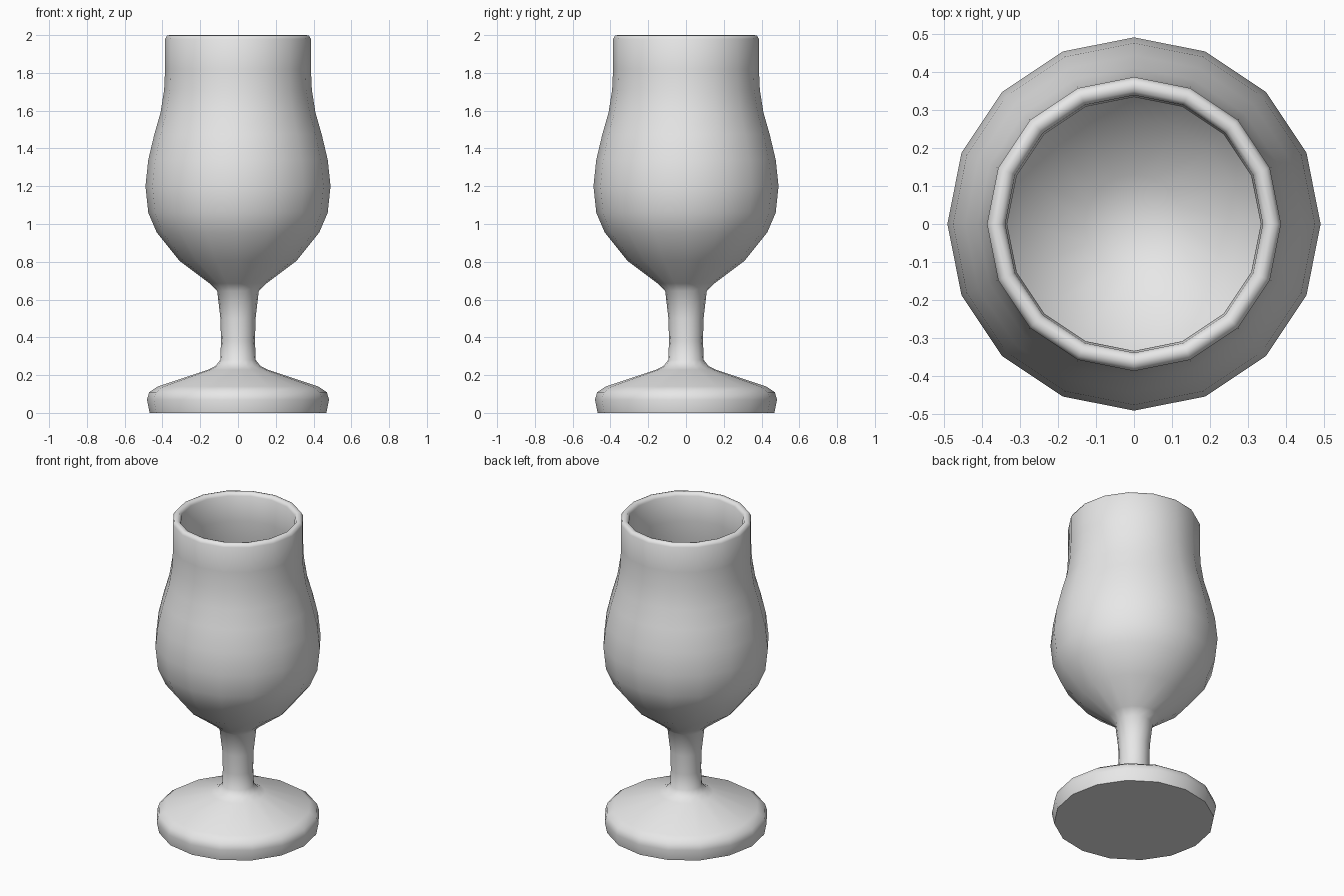
import bpy, bmesh, math

if "Cube" in bpy.data.objects:
    bpy.data.objects.remove(bpy.data.objects["Cube"])

SIDES = 16

grey = bpy.data.materials.new("plain grey")
grey.diffuse_color = (0.8, 0.8, 0.8, 1)
grey.use_nodes = True
grey.node_tree.nodes["Principled BSDF"].inputs["Base Color"].default_value = grey.diffuse_color


def lathe(name, profile):
    """Revolve (radius, height) points about z; radius 0 makes a pole."""
    bm = bmesh.new()
    rings = []
    for r, z in profile:
        if r == 0:
            rings.append([bm.verts.new((0, 0, z))] * SIDES)
        else:
            rings.append([bm.verts.new((r * math.cos(2 * math.pi * i / SIDES),
                                        r * math.sin(2 * math.pi * i / SIDES), z))
                          for i in range(SIDES)])
    for a, b in zip(rings, rings[1:]):
        for i in range(SIDES):
            j = (i + 1) % SIDES
            corners = list(dict.fromkeys((a[i], a[j], b[j], b[i])))
            bm.faces.new(corners)
    bmesh.ops.recalc_face_normals(bm, faces=bm.faces)
    mesh = bpy.data.meshes.new(name)
    bm.to_mesh(mesh)
    bm.free()
    mesh.materials.append(grey)
    obj = bpy.data.objects.new(name, mesh)
    bpy.context.collection.objects.link(obj)
    bpy.ops.object.select_all(action='DESELECT')
    obj.select_set(True)
    bpy.context.view_layer.objects.active = obj
    bpy.ops.object.shade_smooth_by_angle(angle=math.radians(60))
    return obj


# Foot, stem and outer bowl, then over the rim and down the inside
foot = [(0, 0), (0.468, 0), (0.482, 0.07), (0.47, 0.11), (0.425, 0.14)]
stem = [(0.16, 0.228), (0.12, 0.247), (0.094, 0.28), (0.09, 0.38),
        (0.093, 0.50), (0.11, 0.645)]
bowl = [(0.15, 0.685), (0.31, 0.805), (0.43, 0.955), (0.475, 1.06),
        (0.49, 1.2), (0.475, 1.34), (0.443, 1.475), (0.41, 1.59),
        (0.391, 1.71), (0.386, 1.82)]
rim = [(0.386, 1.98), (0.376, 1.997), (0.362, 2.0), (0.348, 1.997),
       (0.338, 1.98)]
inside = [(0.333, 1.82), (0.345, 1.71), (0.365, 1.59), (0.398, 1.475),
          (0.428, 1.34), (0.442, 1.2), (0.428, 1.07), (0.388, 0.98),
          (0.28, 0.845), (0.13, 0.735), (0, 0.70)]
lathe("goblet", foot + stem + bowl + rim + inside)
